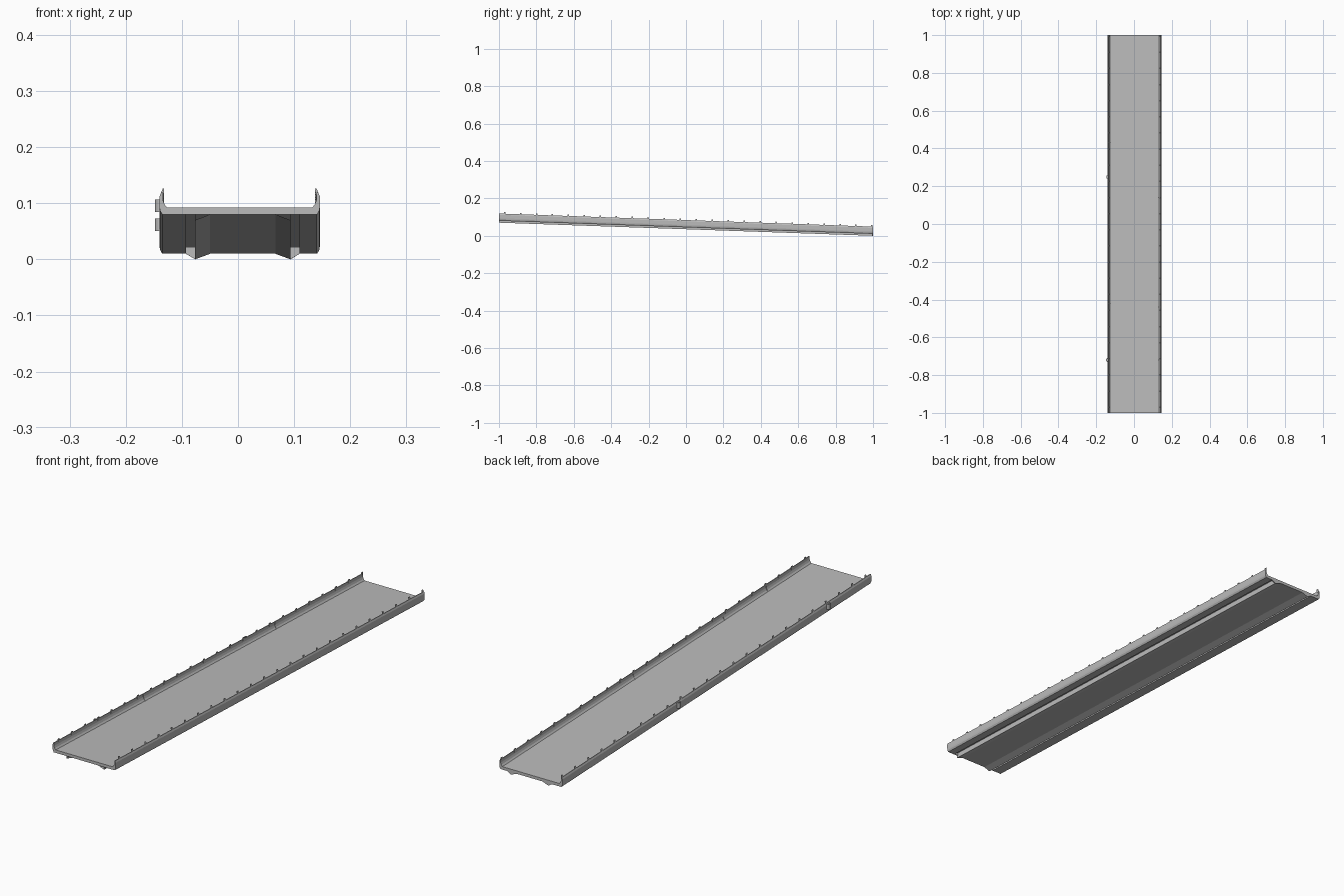
import bpy, bmesh, math

if "Cube" in bpy.data.objects:
    bpy.data.objects.remove(bpy.data.objects["Cube"], do_unlink=True)

grey = bpy.data.materials.new("plain grey")
grey.use_nodes = True
GREY = (0.5, 0.5, 0.5, 1)
grey.diffuse_color = GREY
grey.node_tree.nodes["Principled BSDF"].inputs["Base Color"].default_value = GREY

BODY_X, RIB_X = 0.003, 0.0085     # centre lines of the tray and of the ribs


def base_z(y):
    """Height of the sloping underside."""
    return 0.045 - 0.035 * y


def finish(name, bm):
    bmesh.ops.recalc_face_normals(bm, faces=bm.faces)
    mesh = bpy.data.meshes.new(name)
    bm.to_mesh(mesh)
    bm.free()
    mesh.materials.append(grey)
    obj = bpy.data.objects.new(name, mesh)
    bpy.context.collection.objects.link(obj)
    return obj


def sweep(bm, profile, y0, y1, front_cap=True):
    """Sweep an (x, height above underside) outline along the slope."""
    rings = [[bm.verts.new((x, y, h + base_z(y))) for x, h in profile] for y in (y0, y1)]
    if front_cap:
        bm.faces.new(rings[0])
    bm.faces.new(rings[1])
    n = len(profile)
    for i in range(n):
        j = (i + 1) % n
        bm.faces.new((rings[0][i], rings[0][j], rings[1][j], rings[1][i]))


def place(points, side, centre):
    return [(centre + side * x, h) for x, h in points]


# Tray: flat deck, curved side walls and two narrow grooves underneath
wall = [(0.138, 0), (0.142, 0.007), (0.143, 0.014), (0.143, 0.032), (0.140, 0.039),
        (0.137, 0.039), (0.137, 0.026), (0.134, 0.018), (0.129, 0.012)]
groove = [(0.085, 0), (0.085, 0.0108), (0.1015, 0.0108), (0.1015, 0)]
right = place(groove, 1, RIB_X) + place(wall, 1, BODY_X)
left = place(groove, -1, RIB_X) + place(wall, -1, BODY_X)
bm = bmesh.new()
sweep(bm, right + left[::-1], -1, 1)
finish("tray", bm)

# Underside ribs, open at the front, and plates closing the grooves
rib = [(0.085, 0), (0.085, -0.01), (0.058, 0)]
front_plug = [(0.085, 0), (0.1015, 0), (0.1015, 0.0108), (0.085, 0.0108)]
rear_plug = [(0.085, -0.01), (0.1015, 0), (0.1015, 0.0108), (0.085, 0.0108)]
for side, label in ((-1, "left"), (1, "right")):
    bm = bmesh.new()
    sweep(bm, place(rib, side, RIB_X), -1, 1, front_cap=False)
    finish(label + "_rib", bm)
    bm = bmesh.new()
    sweep(bm, place(front_plug, side, RIB_X), -1, -0.996)
    sweep(bm, place(rear_plug, side, RIB_X), 0.996, 1)
    finish(label + "_end_plates", bm)

# Rows of small pegs along both wall tops
peg = [(0.141, 0.032), (0.140, 0.040), (0.137, 0.047), (0.1345, 0.047), (0.136, 0.032)]
for side, label in ((-1, "left"), (1, "right")):
    bm = bmesh.new()
    for i in range(24):
        y = -0.97 + i * 0.0854
        sweep(bm, place(peg, side, BODY_X), y - 0.004, y + 0.004)
    finish(label + "_pegs", bm)

# Thin joint strips on the inner walls
strip = [(0.138, 0.039), (0.1355, 0.039), (0.1355, 0.026), (0.1325, 0.018),
         (0.128, 0.012), (0.134, 0.012), (0.138, 0.026)]
for side, label, spots in ((-1, "left", (-0.42, 0.43)), (1, "right", (-0.72, -0.44, 0.14))):
    bm = bmesh.new()
    for y in spots:
        sweep(bm, place(strip, side, BODY_X), y - 0.002, y + 0.002)
    finish(label + "_joint_strips", bm)

# Curved clips on the outside of one wall
for y, label in ((-0.72, "front"), (0.25, "rear")):
    bm = bmesh.new()
    arcs = []
    for r in (0.0085, 0.0055):
        arcs.append([(-0.1395 - r * math.cos(a), y + 1.15 * r * math.sin(a))
                     for a in (math.pi * (k / 8 - 0.5) for k in range(9))])
    outline = arcs[0] + arcs[1][::-1]
    low, high = base_z(y) + 0.0145, base_z(y) + 0.0365
    face = bm.faces.new([bm.verts.new((px, py, low)) for px, py in outline])
    new = bmesh.ops.extrude_face_region(bm, geom=[face])["geom"]
    for v in new:
        if isinstance(v, bmesh.types.BMVert):
            v.co.z = high
    finish(label + "_clip", bm)
